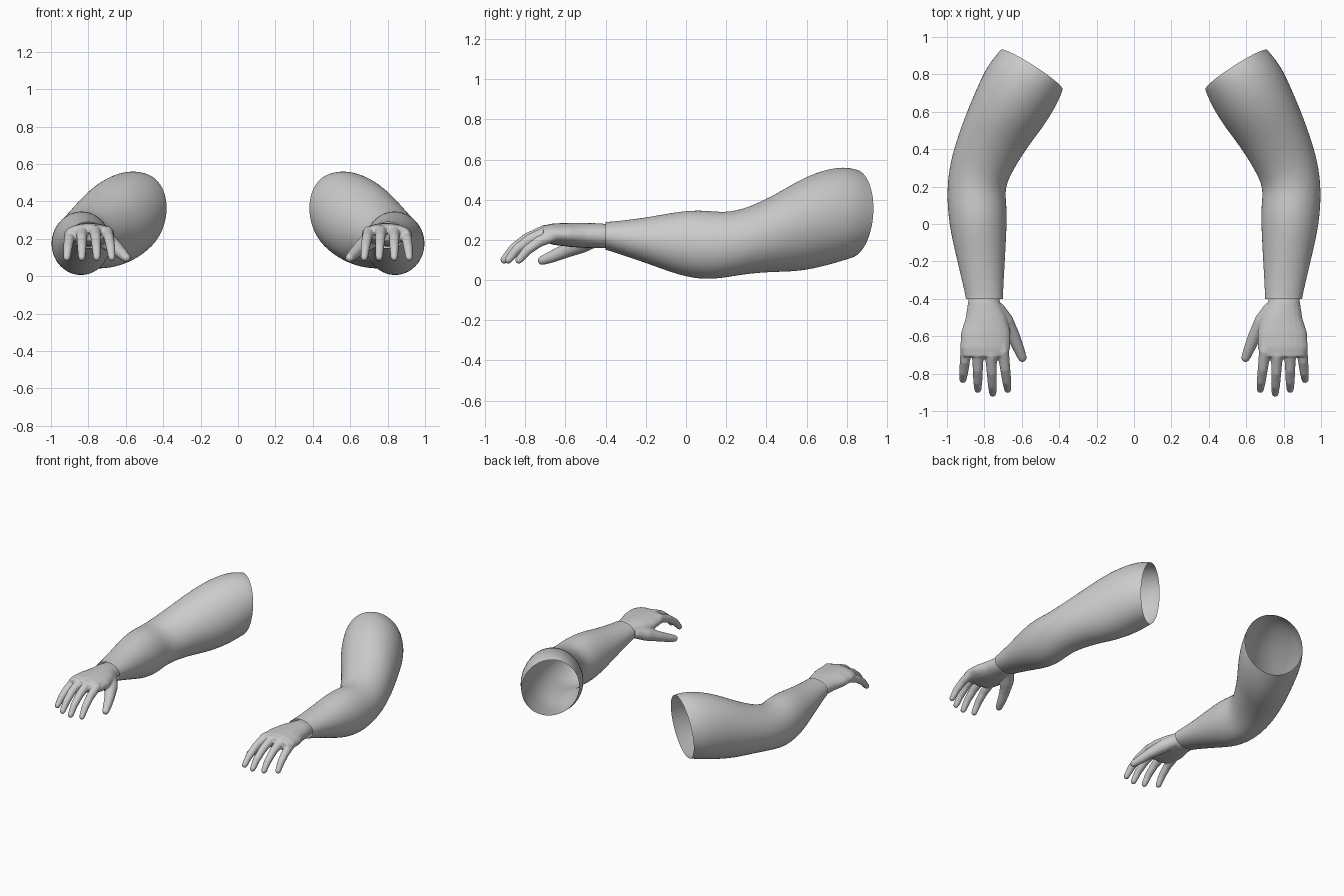
import bpy, bmesh, math
from mathutils import Vector

if "Cube" in bpy.data.objects:
    bpy.data.objects.remove(bpy.data.objects["Cube"], do_unlink=True)

grey = bpy.data.materials.new("plain grey")
grey.use_nodes = True
grey.diffuse_color = (0.6, 0.6, 0.6, 1)
grey.node_tree.nodes["Principled BSDF"].inputs["Base Color"].default_value = (0.6, 0.6, 0.6, 1)


def loft(bm, rings, sides, capped):
    """Skin a tube over rings given as (centre, half width, half height) vectors."""
    loops = []
    for c, u, v in rings:
        angles = [2 * math.pi * i / sides for i in range(sides)]
        loops.append([bm.verts.new(c + u * math.cos(a) + v * math.sin(a)) for a in angles])
    for a, b in zip(loops, loops[1:]):
        for i in range(sides):
            j = (i + 1) % sides
            bm.faces.new((a[i], a[j], b[j], b[i]))
    if capped:
        bm.faces.new(loops[0][::-1])
        bm.faces.new(loops[-1])


def finger_rings(path):
    """Round rings along a path of (x, y, z, radius), with a domed tip."""
    pts = [Vector(p[:3]) for p in path]
    rad = [p[3] for p in path]
    end = (pts[-1] - pts[-2]).normalized()
    tip, r = pts[-1], rad[-1]
    for t in (30, 60, 85):
        a = math.radians(t)
        pts.append(tip + end * r * math.sin(a))
        rad.append(r * math.cos(a))
    rings = []
    for i, p in enumerate(pts):
        d = (pts[min(i + 1, len(pts) - 1)] - pts[max(i - 1, 0)]).normalized()
        u = d.cross(Vector((0, 0, 1))).normalized()
        rings.append((p, u * rad[i], u.cross(d) * rad[i]))
    return rings


def finish(bm, name, side):
    for v in bm.verts:
        v.co.x *= side
    bmesh.ops.recalc_face_normals(bm, faces=bm.faces)
    for f in bm.faces:
        f.smooth = True
    mesh = bpy.data.meshes.new(name)
    bm.to_mesh(mesh)
    bm.free()
    mesh.materials.append(grey)
    obj = bpy.data.objects.new(name, mesh)
    bpy.context.collection.objects.link(obj)
    return obj


# Sleeve sections from wrist to shoulder: inner x, y, outer x, y, bottom z, top z
SLEEVE = [
    (.70, -.40, .90, -.40, .15, .29),
    (.70, -.38, .902, -.38, .145, .29),
    (.69, -.20, .945, -.20, .085, .31),
    (.68, -.03, .985, -.03, .02, .345),
    (.678, .09, .998, .09, .0, .35),
    (.692, .19, 1.0, .20, .01, .335),
    (.65, .28, .985, .33, .03, .36),
    (.57, .41, .94, .48, .04, .43),
    (.49, .51, .895, .60, .04, .50),
    (.42, .62, .845, .72, .06, .55),
    (.385, .70, .785, .85, .09, .565),
    (.38, .72, .715, .93, .11, .55),
]

# Palm sections from wrist to knuckles: y, inner x, outer x, bottom z, top z
PALM = [
    (-.34, .73, .875, .165, .27),
    (-.42, .715, .888, .158, .282),
    (-.50, .68, .90, .16, .285),
    (-.58, .66, .925, .165, .285),
    (-.66, .66, .93, .175, .282),
    (-.71, .68, .915, .19, .272),
]

# Fingers: base x, tip x, knuckle y, tip y, knuckle z
FINGERS = [
    (.70, .675, -.68, -.885, .237),
    (.765, .755, -.70, -.905, .245),
    (.835, .835, -.69, -.885, .24),
    (.895, .915, -.65, -.832, .225),
]

THUMB = [(.74, -.45, .21, .045), (.69, -.52, .18, .047), (.645, -.60, .145, .036),
         (.615, -.67, .115, .03), (.597, -.715, .098, .024)]


def build_sleeve(name, side):
    bm = bmesh.new()
    rings = []
    n = len(SLEEVE)
    for i, (x0, y0, x1, y1, z0, z1) in enumerate(SLEEVE):
        # the upper arm leans: its outer edge sits lower and its top further back
        lean = max(0, i - 5) / (n - 6)
        c = Vector(((x0 + x1) / 2, (y0 + y1) / 2, (z0 + z1) / 2))
        u = Vector((x1 - x0, y1 - y0, -0.07 * lean)) / 2
        v = Vector((0, 0.03 * lean, (z1 - z0) / 2))
        rings.append((c, u, v))
    loft(bm, rings, 24, False)
    obj = finish(bm, name, side)
    sub = obj.modifiers.new("smooth cloth", "SUBSURF")
    sub.levels = sub.render_levels = 2


def build_hand(name, side):
    bm = bmesh.new()
    rings = [(Vector(((a + b) / 2, y, (c + d) / 2)), Vector(((b - a) / 2, 0, 0)),
              Vector((0, 0, (d - c) / 2))) for y, a, b, c, d in PALM]
    loft(bm, rings, 20, True)
    # four curled fingers: share along length, drop share, radius
    bend = [(-.35, 0, .03), (0, 0, .032), (.45, .27, .028), (.78, .62, .025), (1, 1, .02)]
    for xb, xt, yb, yt, zb in FINGERS:
        path = [(xb + (xt - xb) * t, yb + (yt - yb) * t, zb + (.1 - zb) * d, r)
                for t, d, r in bend]
        loft(bm, finger_rings(path), 12, True)
    loft(bm, finger_rings(THUMB), 12, True)
    obj = finish(bm, name, side)
    # fuse palm and fingers into one soft skin
    fuse = obj.modifiers.new("fuse", "REMESH")
    fuse.mode = "VOXEL"
    fuse.voxel_size = 0.006
    fuse.use_smooth_shade = True
    soft = obj.modifiers.new("soften", "SMOOTH")
    soft.factor = 0.5
    soft.iterations = 8


for label, side in (("left", 1), ("right", -1)):
    build_sleeve(label + "_sleeve", side)
    build_hand(label + "_hand", side)
